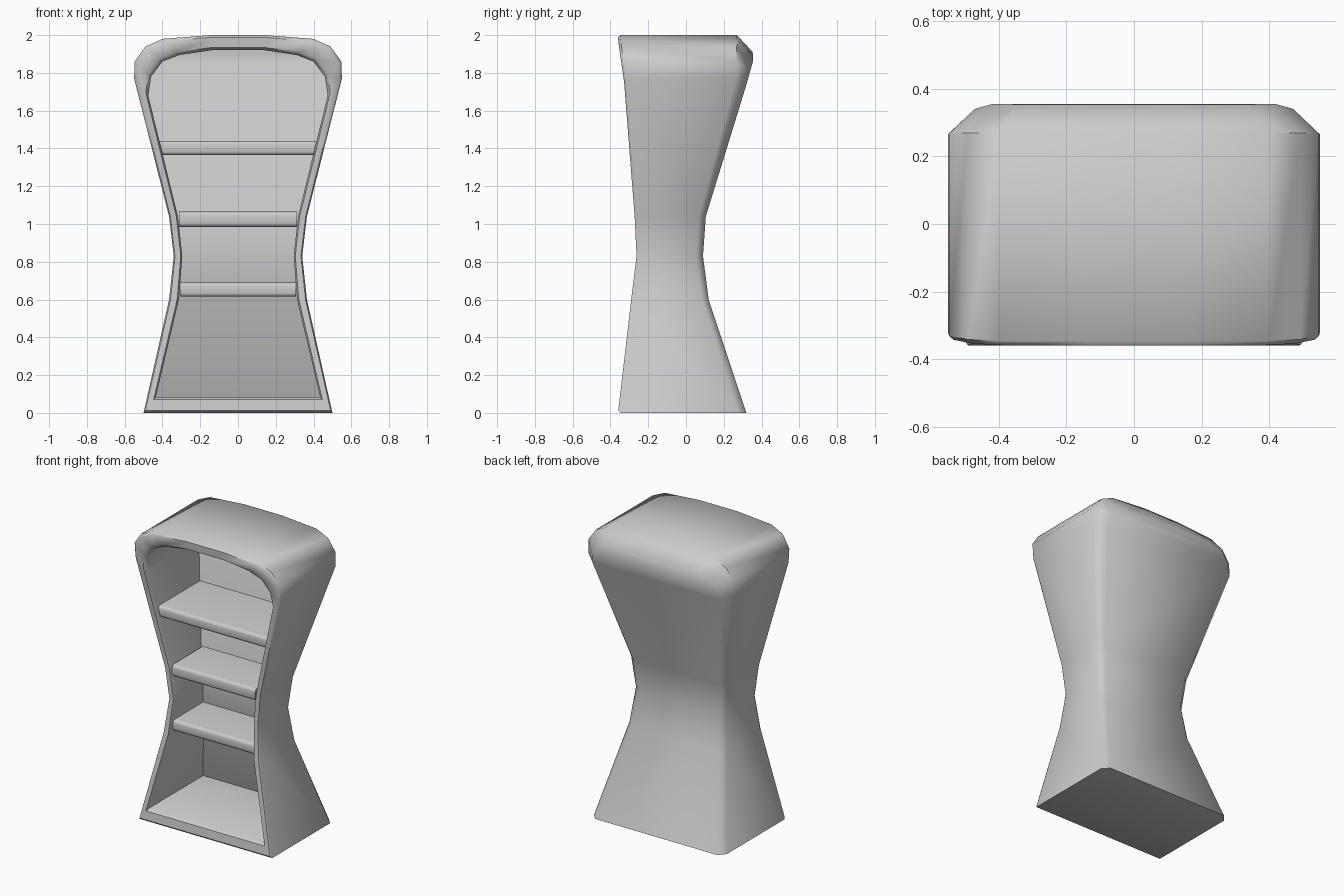
import bpy, bmesh, math

if "Cube" in bpy.data.objects:
    bpy.data.objects.remove(bpy.data.objects["Cube"])

# Half outlines (x, z), bottom to top
OUTER = [(.50, 0), (.365, .60), (.34, .83), (.365, 1.04), (.55, 1.77),
         (.547, 1.86), (.49, 1.94), (.40, 1.98), (.14, 2.0)]
OPENING = [(.435, .085), (.313, .60), (.295, .83), (.318, 1.04), (.475, 1.68),
           (.46, 1.78), (.40, 1.86), (.31, 1.895), (.14, 1.92)]
BACK = [(.46, 0), (.325, .60), (.30, .83), (.325, 1.04), (.48, 1.74),
        (.47, 1.81), (.42, 1.86), (.34, 1.89), (.13, 1.91)]

# Depth (z, y) of the front, the back and the back chamfer
FRONT = [(0, -.36), (.60, -.29), (.83, -.262), (1.04, -.272), (1.7, -.32), (1.96, -.358), (2, -.36)]
REAR = [(0, .32), (.60, .12), (.83, .09), (1.04, .105), (1.72, .315), (1.86, .354), (2, .352)]
CHAMFER = [(0, .275), (.60, .085), (.83, .052), (1.04, .068), (1.77, .265), (2, .27)]


def depth(table, z):
    for (z0, y0), (z1, y1) in zip(table, table[1:]):
        if z <= z1:
            return y0 + (y1 - y0) * (z - z0) / (z1 - z0)
    return table[-1][1]


def blend(a, b, t):
    return [(p[0] + (q[0] - p[0]) * t, p[1] + (q[1] - p[1]) * t) for p, q in zip(a, b)]


def finish(bm, name, angle):
    bmesh.ops.recalc_face_normals(bm, faces=bm.faces)
    mesh = bpy.data.meshes.new(name)
    bm.to_mesh(mesh)
    bm.free()
    ob = bpy.data.objects.new(name, mesh)
    bpy.context.collection.objects.link(ob)
    bpy.ops.object.select_all(action='DESELECT')
    ob.select_set(True)
    bpy.context.view_layer.objects.active = ob
    bpy.ops.object.shade_smooth_by_angle(angle=math.radians(angle))
    return ob


# Cabinet shell: loops from outer back, round the rim, to inner back
bm = bmesh.new()


def ring(half, table, offset=0):
    pts = half + [(-x, z) for x, z in reversed(half)]
    return [bm.verts.new((x, depth(table, z) + offset, z)) for x, z in pts]


rings = [ring(BACK, REAR),
         ring(OUTER, CHAMFER),
         ring(OUTER, FRONT, .014),
         ring(blend(OUTER, OPENING, .15), FRONT),
         ring(blend(OUTER, OPENING, .82), FRONT),
         ring(OPENING, FRONT, .022),
         ring(OPENING, REAR, -.045)]
n = len(rings[0])
for a, b in zip(rings, rings[1:]):
    for i in range(n):
        j = (i + 1) % n
        bm.faces.new((a[i], a[j], b[j], b[i]))
for r in (rings[0], rings[-1]):
    for i in range(n // 2 - 1):
        bm.faces.new((r[i], r[i + 1], r[n - 2 - i], r[n - 1 - i]))
finish(bm, "cabinet_shell", 50)


# Shelves: rounded-front profile extruded across the cavity
def shelf(name, half_width, z0, z1, y_front):
    r = .02
    prof = [(depth(REAR, z0) - .02, z0)]
    for cz, start in ((z0 + r, 270), (z1 - r, 180)):
        for k in range(4):
            a = math.radians(start - 30 * k)
            prof.append((y_front + r + r * math.cos(a), cz + r * math.sin(a)))
    prof.append((depth(REAR, z1) - .02, z1))
    bm = bmesh.new()
    left, right = [[bm.verts.new((s * half_width, y, z)) for y, z in prof] for s in (-1, 1)]
    for i in range(len(prof)):
        j = (i + 1) % len(prof)
        bm.faces.new((left[i], left[j], right[j], right[i]))
    bm.faces.new(left)
    bm.faces.new(right)
    finish(bm, name, 40)


shelf("lower_shelf", .308, .615, .69, -.26)
shelf("middle_shelf", .313, .985, 1.065, -.262)
shelf("upper_shelf", .415, 1.365, 1.44, -.265)
